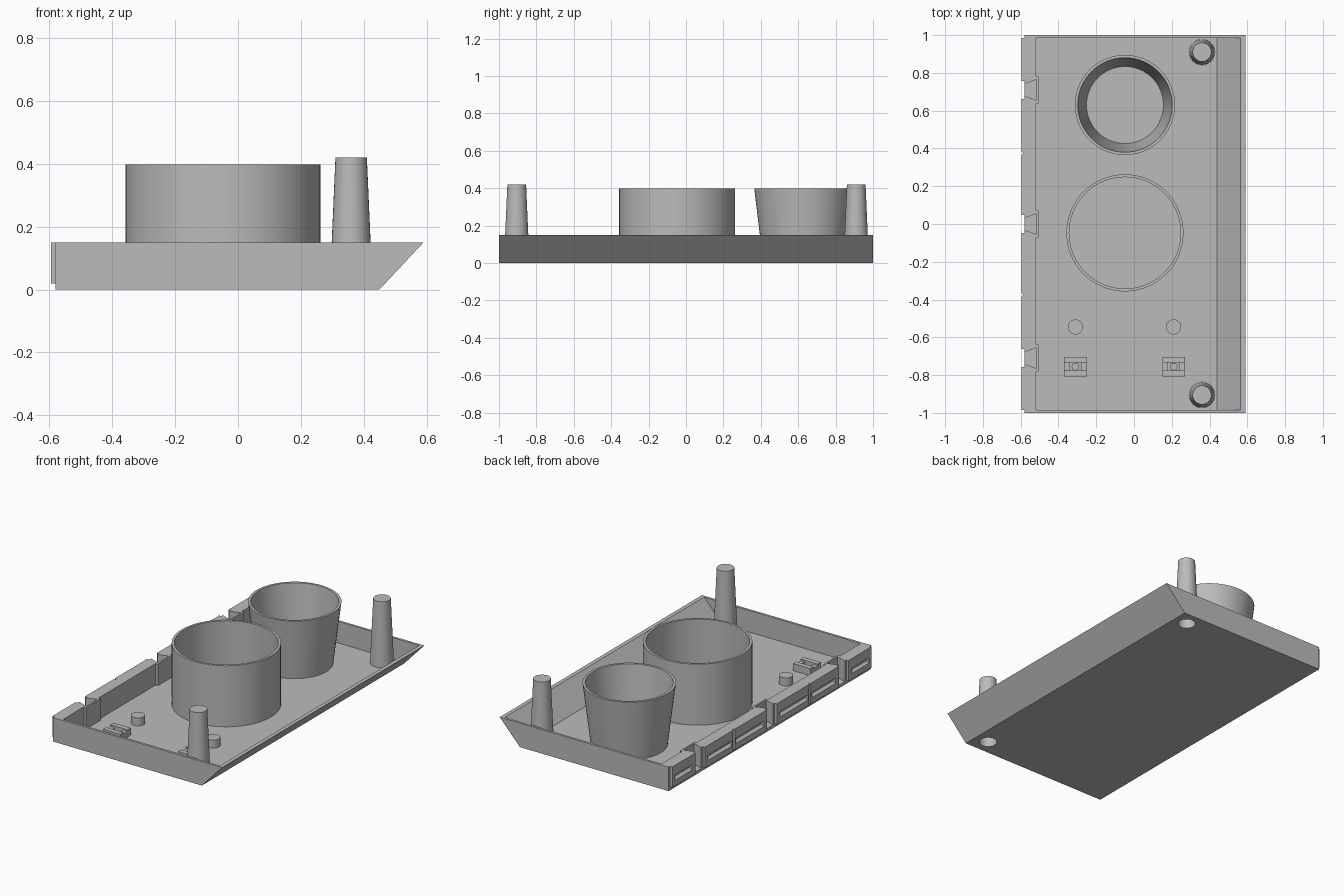
import bpy, bmesh, math
from mathutils import Matrix

if "Cube" in bpy.data.objects:
    bpy.data.objects.remove(bpy.data.objects["Cube"])

GREY = bpy.data.materials.new("plain grey")
GREY.use_nodes = True
GREY.diffuse_color = (0.5, 0.5, 0.5, 1)
GREY.node_tree.nodes["Principled BSDF"].inputs["Base Color"].default_value = (0.5, 0.5, 0.5, 1)

FLOOR, RIM = 0.015, 0.15


def finish(name, bm, loc=(0, 0, 0), smooth=False):
    bmesh.ops.recalc_face_normals(bm, faces=bm.faces)
    mesh = bpy.data.meshes.new(name)
    bm.to_mesh(mesh)
    bm.free()
    ob = bpy.data.objects.new(name, mesh)
    ob.location = loc
    bpy.context.collection.objects.link(ob)
    mesh.materials.append(GREY)
    if smooth:
        bpy.ops.object.select_all(action='DESELECT')
        ob.select_set(True)
        bpy.context.view_layer.objects.active = ob
        bpy.ops.object.shade_smooth_by_angle(angle=math.radians(35))
    return ob


def extruded(name, points, lo, hi, axis):
    """Extrude an outline along z (points are x, y) or y (points are x, z)."""
    bm = bmesh.new()
    place = (lambda a, b: (a, b, lo)) if axis == "z" else (lambda a, b: (a, lo, b))
    face = bm.faces.new([bm.verts.new(place(a, b)) for a, b in points])
    top = bmesh.ops.extrude_face_region(bm, geom=[face])
    move = (0, 0, hi - lo) if axis == "z" else (0, hi - lo, 0)
    bmesh.ops.translate(bm, vec=move, verts=[v for v in top["geom"] if isinstance(v, bmesh.types.BMVert)])
    return finish(name, bm)


def box(name, x0, x1, y0, y1, z0, z1):
    return extruded(name, [(x0, y0), (x1, y0), (x1, y1), (x0, y1)], z0, z1, "z")


def lathe(name, profile, loc, steps=64):
    """Spin a radius/height profile around z."""
    bm = bmesh.new()
    verts = [bm.verts.new((r, 0, z)) for r, z in profile]
    edges = [bm.edges.new(pair) for pair in zip(verts, verts[1:])]
    bmesh.ops.spin(bm, geom=verts + edges, cent=(0, 0, 0), axis=(0, 0, 1),
                   angle=math.tau, steps=steps, use_merge=False)
    bmesh.ops.remove_doubles(bm, verts=bm.verts, dist=0.0002)
    return finish(name, bm, loc, True)


def combine(target, others, operation):
    """Bake boolean operations and discard the helper solids."""
    for other in others:
        mod = target.modifiers.new("bool", 'BOOLEAN')
        mod.object, mod.operation, mod.solver = other, operation, 'EXACT'
        bpy.context.view_layer.update()
        graph = bpy.context.evaluated_depsgraph_get()
        mesh = bpy.data.meshes.new_from_object(target.evaluated_get(graph))
        target.modifiers.clear()
        target.data = mesh
        bpy.data.objects.remove(other)


# Tray with one sloping side
tray = extruded("tray", [(-0.58, 0), (0.45, 0), (0.59, RIM), (-0.58, RIM)], -1, 1, "y")
cavity = extruded("cavity", [(-0.52, FLOOR), (0.44, FLOOR), (0.565, RIM), (0.565, 0.2), (-0.52, 0.2)],
                  -0.985, 0.985, "y")
combine(tray, [cavity], 'DIFFERENCE')

# Edge strip and socket bosses on the joining side
SOCKETS = (-0.71, 0, 0.71)
adds = [box("strip", -0.595, -0.57, -0.985, 0.985, 0.02, RIM)]
adds += [box("boss", -0.56, -0.505, y - 0.072, y + 0.072, 0.01, RIM) for y in SOCKETS]
combine(tray, adds, 'UNION')

# Dovetail sockets, open at the top and outside
cuts = []
for y in SOCKETS:
    half = [(-0.62, 0.048), (-0.58, 0.048), (-0.58, 0.032), (-0.515, 0.055)]
    outline = [(a, y + b) for a, b in half] + [(a, y - b) for a, b in reversed(half)]
    cuts.append(extruded("socket", outline, 0.02, 0.2, "z"))

# Long snap grooves and small upright notches along the strip
ends = [-0.95, -0.79, -0.63, -0.39, -0.36, -0.08]
spans = [(-0.96, -0.79), (-0.63, -0.395), (-0.355, -0.08)]
for lo, hi in spans + [(-b, -a) for a, b in spans]:
    cuts.append(extruded("groove", [(-0.61, 0.045), (-0.578, 0.068), (-0.578, 0.078), (-0.61, 0.1)], lo, hi, "y"))
for y in (-0.375, 0.375):
    cuts.append(extruded("notch", [(-0.61, y - 0.018), (-0.583, y), (-0.61, y + 0.018)], 0.01, 0.2, "z"))

# Openings under the hollow pins
PINS = ((0.36, -0.905), (0.36, 0.91))
for x, y in PINS:
    cuts.append(lathe("pin_hole", [(0, -0.02), (0.052, -0.02), (0.052, 0.05), (0, 0.05)], (x, y, 0), 32))
combine(tray, cuts, 'DIFFERENCE')

# Tapered hollow pins
for n, (x, y) in zip(("front", "back"), PINS):
    lathe(n + "_pin", [(0.052, 0.002), (0.068, FLOOR - 0.004), (0.05, 0.42), (0, 0.42), (0, 0.4),
                       (0.036, 0.4), (0.052, 0.002)], (x, y, 0), 32)

# Straight and tapered cups
Z = FLOOR - 0.005
lathe("straight_cup", [(0.31, Z), (0.31, 0.397), (0.295, 0.397), (0.295, Z)], (-0.048, -0.047, 0))
lathe("tapered_cup", [(0.218, Z), (0.265, 0.397), (0.25, 0.397), (0.203, Z)], (-0.048, 0.63, 0))

# Small pegs and slotted blocks
for side, x in (("right", -0.31), ("left", 0.21)):
    lathe(side + "_peg", [(0, Z), (0.04, Z), (0.04, 0.065), (0, 0.065)], (x, -0.545, 0), 32)
    block = box(side + "_block", x - 0.06, x + 0.06, -0.807, -0.703, Z, 0.06)
    combine(block, [box("channel", x - 0.07, x + 0.07, -0.776, -0.734, 0.05, 0.1),
                    box("pocket", x - 0.03, x + 0.03, -0.776, -0.734, 0.02, 0.1)], 'DIFFERENCE')
    lathe(side + "_block_pin", [(0, Z), (0.02, Z), (0.02, 0.035), (0, 0.035)], (x, -0.755, 0), 24)
